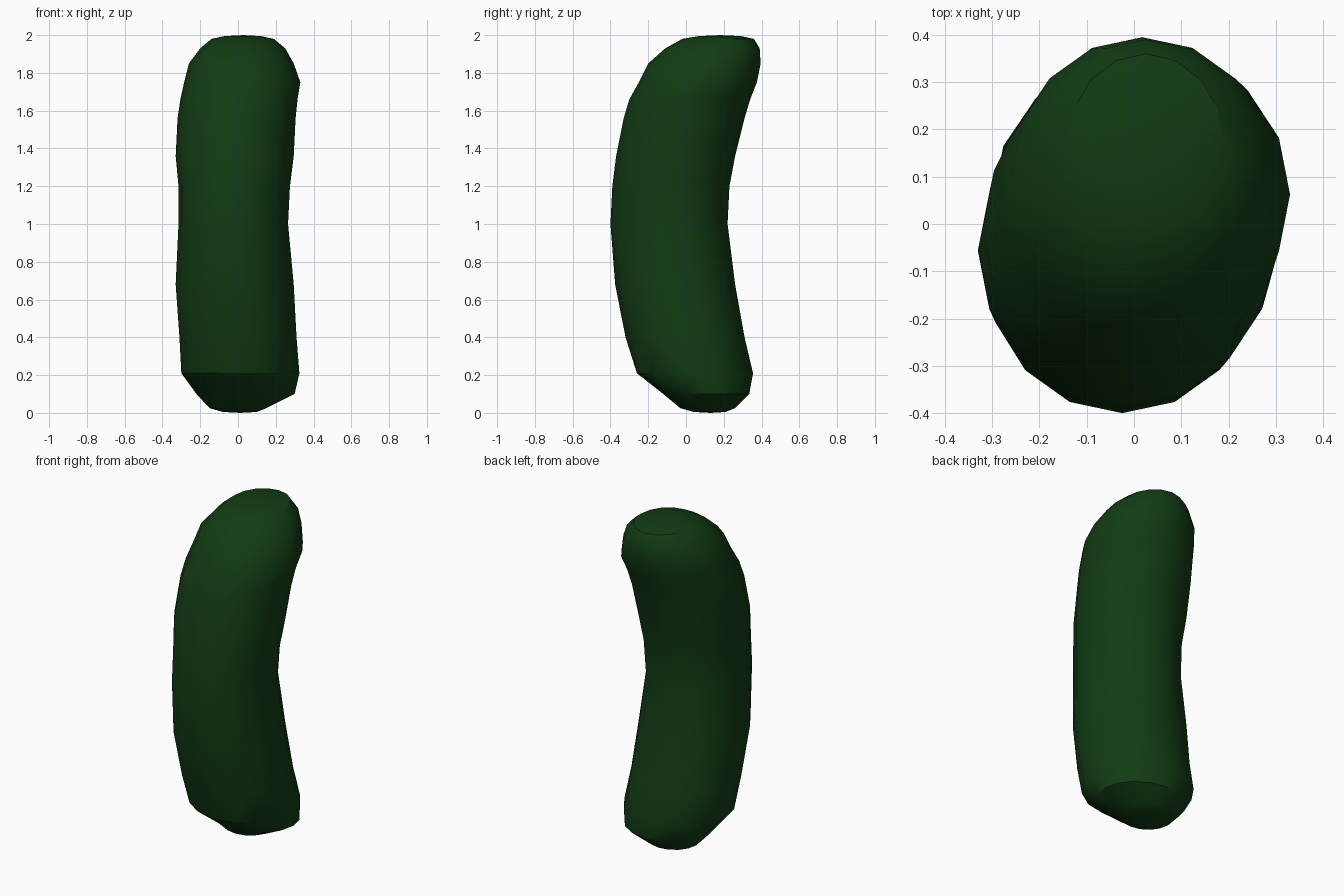
import bpy, bmesh
from math import sin, cos, tau

if "Cube" in bpy.data.objects:
    bpy.data.objects.remove(bpy.data.objects["Cube"])

SIDES = 16
# Cross-sections from bottom to top: z, x min, x max, y min, y max
SECTIONS = [
    (0.005, -0.08, 0.10, 0.04, 0.21),
    (0.025, -0.15, 0.15, -0.03, 0.26),
    (0.10, -0.22, 0.30, -0.12, 0.335),
    (0.21, -0.30, 0.325, -0.26, 0.355),
    (0.40, -0.31, 0.31, -0.32, 0.31),
    (0.68, -0.33, 0.295, -0.375, 0.26),
    (1.00, -0.315, 0.265, -0.40, 0.22),
    (1.20, -0.315, 0.275, -0.39, 0.23),
    (1.36, -0.33, 0.295, -0.37, 0.26),
    (1.56, -0.32, 0.305, -0.33, 0.31),
    (1.66, -0.305, 0.315, -0.30, 0.34),
    (1.75, -0.285, 0.33, -0.25, 0.375),
    (1.85, -0.26, 0.295, -0.20, 0.395),
    (1.93, -0.20, 0.25, -0.11, 0.39),
    (1.98, -0.14, 0.19, -0.02, 0.36),
    (1.995, -0.07, 0.12, 0.07, 0.29),
]

# Curved body: rings bridged into a closed skin
bm = bmesh.new()
rings = []
for z, x0, x1, y0, y1 in SECTIONS:
    cx, cy, rx, ry = (x0 + x1) / 2, (y0 + y1) / 2, (x1 - x0) / 2, (y1 - y0) / 2
    rings.append([bm.verts.new((cx + rx * cos(tau * i / SIDES),
                                cy + ry * sin(tau * i / SIDES), z))
                  for i in range(SIDES)])
for a, b in zip(rings, rings[1:]):
    for i in range(SIDES):
        j = (i + 1) % SIDES
        bm.faces.new((a[i], a[j], b[j], b[i]))

# Rounded tips
bottom = bm.verts.new((0.01, 0.13, 0.0))
top = bm.verts.new((0.03, 0.18, 2.0))
for i in range(SIDES):
    j = (i + 1) % SIDES
    bm.faces.new((rings[0][j], rings[0][i], bottom))
    bm.faces.new((rings[-1][i], rings[-1][j], top))
bmesh.ops.recalc_face_normals(bm, faces=bm.faces)

mesh = bpy.data.meshes.new("cucumber")
bm.to_mesh(mesh)
bm.free()
body = bpy.data.objects.new("cucumber", mesh)
bpy.context.collection.objects.link(body)

# Dark green skin
skin = bpy.data.materials.new("dark_green_skin")
skin.diffuse_color = (0.006, 0.045, 0.007, 1)
skin.use_nodes = True
skin.node_tree.nodes["Principled BSDF"].inputs["Base Color"].default_value = skin.diffuse_color
mesh.materials.append(skin)

bpy.context.view_layer.objects.active = body
body.select_set(True)
bpy.ops.object.shade_smooth_by_angle(angle=0.52)
